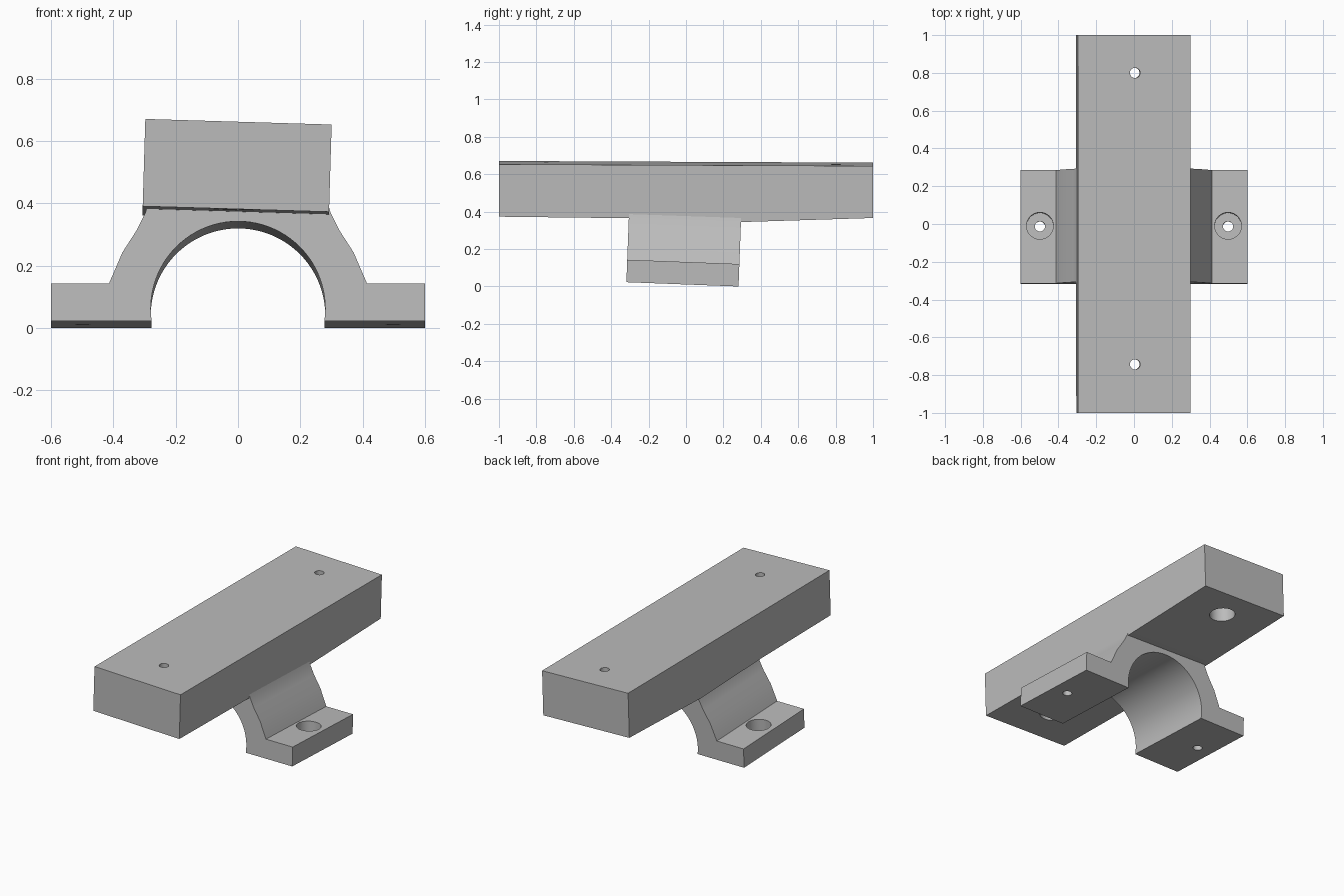
import bpy, bmesh, math
from mathutils import Matrix

cube = bpy.data.objects.get("Cube")
if cube:
    bpy.data.objects.remove(cube, do_unlink=True)

grey = bpy.data.materials.new("plain grey")
grey.use_nodes = True
COLOUR = (0.5, 0.5, 0.5, 1)
grey.diffuse_color = COLOUR
grey.node_tree.nodes["Principled BSDF"].inputs["Base Color"].default_value = COLOUR


def extrude_profile(name, points, direction):
    """Close a flat outline and extrude it, centred along the direction."""
    bm = bmesh.new()
    half = [c / 2 for c in direction]
    face = bm.faces.new([bm.verts.new([p[i] - half[i] for i in range(3)]) for p in points])
    new = bmesh.ops.extrude_face_region(bm, geom=[face])
    bmesh.ops.translate(bm, vec=direction,
                        verts=[v for v in new["geom"] if isinstance(v, bmesh.types.BMVert)])
    bmesh.ops.recalc_face_normals(bm, faces=bm.faces)
    return add_object(name, bm)


def add_object(name, bm):
    mesh = bpy.data.meshes.new(name)
    bm.to_mesh(mesh)
    bm.free()
    mesh.materials.append(grey)
    ob = bpy.data.objects.new(name, mesh)
    bpy.context.collection.objects.link(ob)
    return ob


def drill(ob, x, y, radius, low, high):
    """Cut a vertical round hole between two heights."""
    bm = bmesh.new()
    bmesh.ops.create_cone(bm, cap_ends=True, segments=40, radius1=radius, radius2=radius,
                          depth=high - low,
                          matrix=Matrix.Translation((x, y, (low + high) / 2)))
    cutter = add_object("hole_cutter", bm)
    cutter.hide_render = True
    bpy.context.view_layer.objects.active = ob
    mod = ob.modifiers.new("hole", 'BOOLEAN')
    mod.operation, mod.solver, mod.object = 'DIFFERENCE', 'EXACT', cutter
    bpy.ops.object.modifier_apply(modifier=mod.name)
    bpy.data.objects.remove(cutter, do_unlink=True)


def finish(ob):
    bpy.ops.object.select_all(action='DESELECT')
    ob.select_set(True)
    bpy.context.view_layer.objects.active = ob
    bpy.ops.object.shade_smooth_by_angle(angle=math.radians(30))


# Long beam: side outline with a slightly uneven underside, rolled a little
PIVOT = 0.61
outline = [(-1, 0.662), (-1, 0.382), (-0.31, 0.374), (0.29, 0.353), (1, 0.375), (1, 0.653)]
beam = extrude_profile("beam", [(0, y, z - PIVOT) for y, z in outline], (0.598, 0, 0))
for y in (-0.743, 0.8):
    drill(beam, 0.004, y, 0.027, -0.4, 0.2)
    drill(beam, 0.004, y, 0.075, -0.4, -0.06)
beam.location.z = PIVOT
beam.rotation_euler.y = 0.03
finish(beam)

# Arched saddle bracket with two feet, pitched a little
RADIUS, CENTRE = 0.28, 0.04
start = -math.asin(CENTRE / RADIUS)
arch = []
for i in range(49):
    a = start + (math.pi - 2 * start) * i / 48
    arch.append((RADIUS * math.cos(a), RADIUS * math.sin(a) + CENTRE))
side = [(0.6, 0), (0.6, 0.12), (0.414, 0.12), (0.371, 0.22), (0.324, 0.293),
        (0.298, 0.345), (0.285, 0.39)]
outer = [(-x, z) for x, z in side] + [(x, z) for x, z in reversed(side)]
bracket = extrude_profile("bracket", [(x, 0, z) for x, z in arch + outer], (0, 0.6, 0))
for x in (-0.498, 0.498):
    drill(bracket, x, 0.005, 0.027, -0.1, 0.3)
    drill(bracket, x, 0.005, 0.071, 0.04, 0.3)
bracket.location = (0, -0.019, 0.0115)
bracket.rotation_euler.x = -0.038
finish(bracket)
